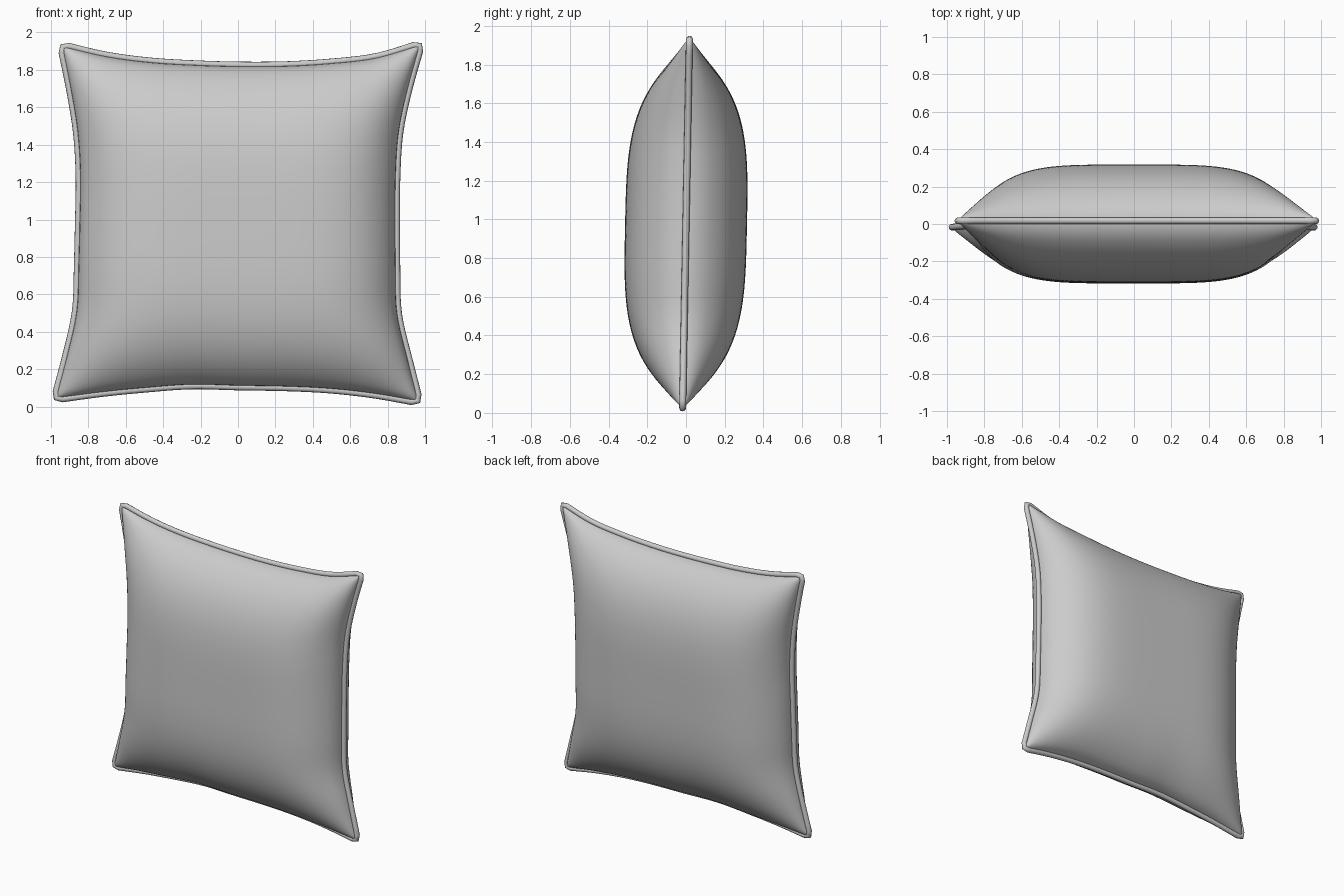
import bpy, bmesh, math
from mathutils import Vector

cube = bpy.data.objects.get("Cube")
if cube:
    bpy.data.objects.remove(cube, do_unlink=True)

# Soft grey fabric
fabric = bpy.data.materials.new("grey_fabric")
fabric.use_nodes = True
GREY = (0.6, 0.6, 0.6, 1)
fabric.diffuse_color = GREY
fabric.node_tree.nodes["Principled BSDF"].inputs["Base Color"].default_value = GREY

# Slightly uneven outline, evenly spaced from corner to corner
LEFT = [-1.0, -.935, -.882, -.872, -.866, -.862, -.876, -.915, -.965]
RIGHT = [.99, .927, .87, .862, .86, .862, .878, .93, 1.0]
BOTTOM = [.02, .055, .08, .098, .092, .088, .076, .048, .003]
TOP = [1.952, 1.893, 1.86, 1.845, 1.838, 1.84, 1.855, 1.885, 1.96]
CENTRE = Vector((0, 0, 0.98))
STEPS = 40


def smooth_sample(values, t):
    """Catmull-Rom value of an evenly spaced list at t in 0..1."""
    last = len(values) - 1
    i = min(int(t * last), last - 1)
    f = t * last - i
    b, c = values[i], values[i + 1]
    a = values[i - 1] if i > 0 else 2 * b - c
    d = values[i + 2] if i + 2 <= last else 2 * c - b
    return b + f * ((c - a) + f * ((2*a - 5*b + 4*c - d) + f * (3*b - a - 3*c + d))) / 2


def lerp(a, b, t):
    return a + (b - a) * t


def seam_point(u, v):
    """Point on the middle sheet between the four edges."""
    x = lerp(smooth_sample(LEFT, v), smooth_sample(RIGHT, v), u)
    z = lerp(smooth_sample(BOTTOM, u), smooth_sample(TOP, u), v)
    return Vector((x, 0.018 * (2 * v - 1), z))


def swell(t, power):
    return max(0, 1 - abs(2 * t - 1) ** power) ** 0.7


def spacing(i):
    """Grid steps, somewhat closer together near the edges."""
    k = 2 * i / STEPS - 1
    return 0.5 + 0.5 * lerp(k, math.sin(k * math.pi / 2), 0.5)


# Stuffed cushion: front and back panels sharing one rim
bm = bmesh.new()
panels = {}
for side in (-1, 1):
    for i in range(STEPS + 1):
        for j in range(STEPS + 1):
            rim = i in (0, STEPS) or j in (0, STEPS)
            if rim and side == 1:
                panels[side, i, j] = panels[-1, i, j]
                continue
            u, v = spacing(i), spacing(j)
            p = CENTRE + (seam_point(u, v) - CENTRE) * 0.988
            if not rim:
                p.y += side * (0.012 + 0.303 * swell(u, 4.5) * swell(v, 3.5))
            panels[side, i, j] = bm.verts.new(p)
    for i in range(STEPS):
        for j in range(STEPS):
            bm.faces.new([panels[side, i + a, j + b]
                          for a, b in ((0, 0), (1, 0), (1, 1), (0, 1))])
bmesh.ops.recalc_face_normals(bm, faces=bm.faces)
for face in bm.faces:
    face.smooth = True
mesh = bpy.data.meshes.new("cushion")
bm.to_mesh(mesh)
bm.free()
mesh.materials.append(fabric)
cushion = bpy.data.objects.new("cushion", mesh)
bpy.context.collection.objects.link(cushion)
subsurf = cushion.modifiers.new("soften", 'SUBSURF')
subsurf.levels = subsurf.render_levels = 1

# Rounded seam running round the rim
ts = [i / STEPS for i in range(STEPS)]
loop = ([seam_point(t, 0) for t in ts] + [seam_point(1, t) for t in ts]
        + [seam_point(1 - t, 1) for t in ts] + [seam_point(0, 1 - t) for t in ts])
count = len(loop)
loop = [(loop[i - 1] + 2 * loop[i] + loop[(i + 1) % count]) / 4 for i in range(count)]
curve = bpy.data.curves.new("edge_seam", 'CURVE')
curve.dimensions = '3D'
curve.bevel_depth = 0.018
curve.bevel_resolution = 3
spline = curve.splines.new('POLY')
spline.points.add(count - 1)
for point, p in zip(spline.points, loop):
    point.co = (*(CENTRE + (p - CENTRE) * 0.986), 1)
spline.use_cyclic_u = True
spline.use_smooth = True
curve.materials.append(fabric)
seam = bpy.data.objects.new("edge_seam", curve)
bpy.context.collection.objects.link(seam)
